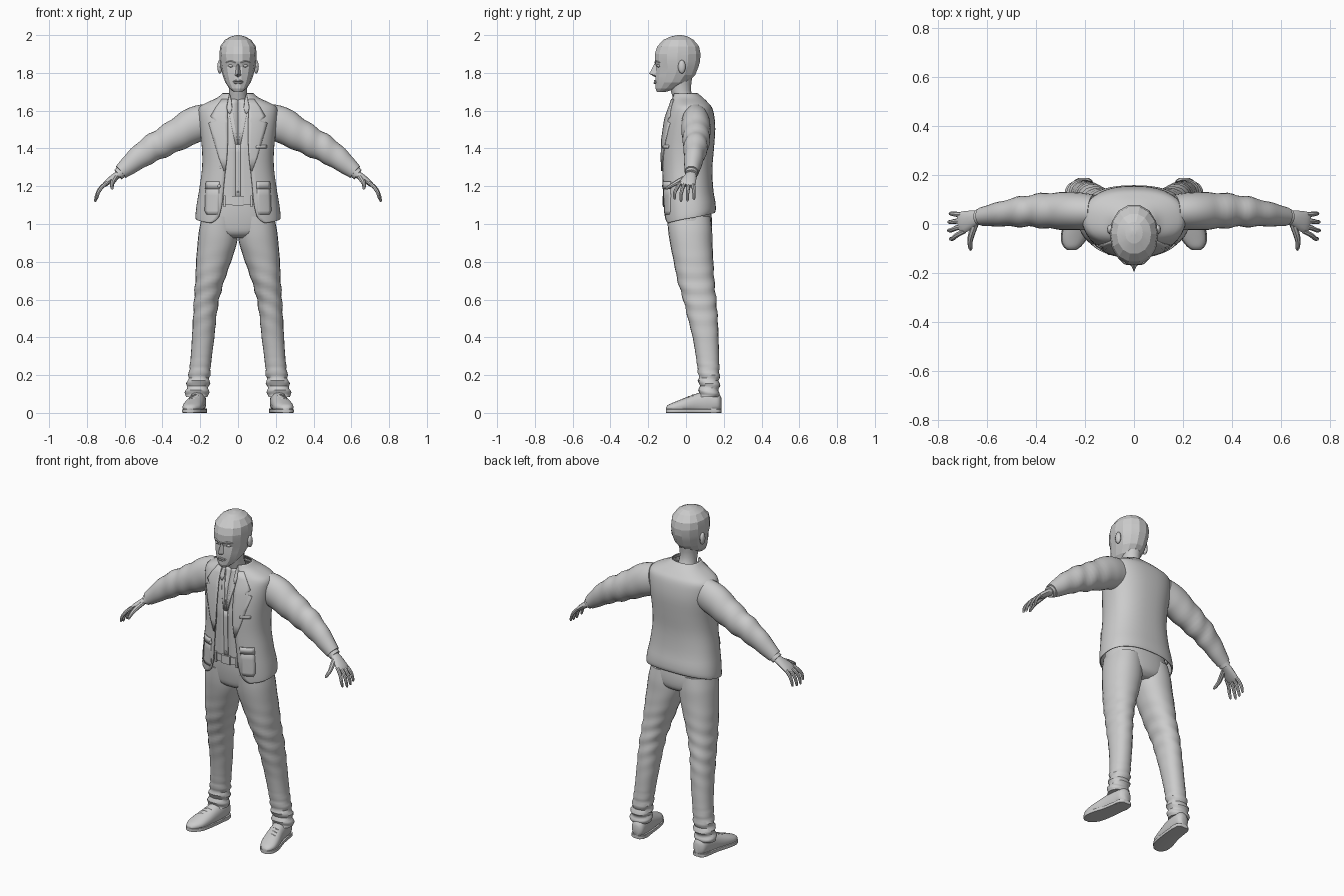
import bpy, math
from mathutils import Vector

X, Y, Z = Vector((1, 0, 0)), Vector((0, 1, 0)), Vector((0, 0, 1))


def make(name, verts, faces, smooth=40, mirror=False, thick=0):
    me = bpy.data.meshes.new(name)
    me.from_pydata([tuple(v) for v in verts], [], faces)
    ob = bpy.data.objects.new(name, me)
    bpy.context.collection.objects.link(ob)
    bpy.ops.object.select_all(action='DESELECT')
    ob.select_set(True)
    bpy.context.view_layer.objects.active = ob
    if smooth:
        bpy.ops.object.shade_smooth_by_angle(angle=math.radians(smooth))
    if thick:
        m = ob.modifiers.new("thickness", 'SOLIDIFY')
        m.thickness, m.offset = thick, 0
    if mirror:
        ob.modifiers.new("mirror", 'MIRROR').use_mirror_merge = False
    return ob


def resample(pts, k):
    """Catmull-Rom through tuples of any length."""
    if k < 2:
        return [tuple(p) for p in pts]
    out = []
    for i in range(len(pts) - 1):
        a, b, c, d = (pts[min(max(i + j, 0), len(pts) - 1)] for j in (-1, 0, 1, 2))
        for s in range(k):
            t = s / k
            out.append(tuple(q + .5 * t * (r - p + t * (2*p - 5*q + 4*r - e + t * (3*(q - r) + e - p)))
                             for p, q, r, e in zip(a, b, c, d)))
    return out + [tuple(pts[-1])]


def tube(name, stations, axis=X, tangent=None, n=16, k=3, p=2.0, fold=None, zmin=None, **kw):
    """Loft of superellipse rings; station = x, y, z, radius on axis, other radius."""
    st = resample(stations, k)
    c = [Vector(s[:3]) for s in st]
    verts = []
    for i, s in enumerate(st):
        t = tangent or (c[min(i + 1, len(c) - 1)] - c[max(i - 1, 0)]).normalized()
        u = (axis - t * axis.dot(t)).normalized()
        v = t.cross(u)
        for j in range(n):
            a = 2 * math.pi * j / n
            ca, sa = math.cos(a), math.sin(a)
            f = fold(a, c[i]) if fold else 0
            q = c[i] + u * (s[3] + f) * math.copysign(abs(ca) ** (2 / p), ca) \
                + v * (s[4] + f) * math.copysign(abs(sa) ** (2 / p), sa)
            if zmin is not None:
                q.z = max(q.z, zmin)
            verts.append(q)
    m = len(st)
    faces = [(i*n + j, i*n + (j+1) % n, (i+1)*n + (j+1) % n, (i+1)*n + j)
             for i in range(m - 1) for j in range(n)]
    faces += [tuple(range(n))[::-1], tuple(range((m - 1) * n, m * n))]
    return make(name, verts, faces, **kw)


def ball(name, loc, scale, mirror=False):
    x, y, z = loc
    st = [(x, y, z + scale[2] * math.sin(b), scale[0] * math.cos(b), scale[1] * math.cos(b))
          for b in (math.pi * (i / 8 - .5) * .98 for i in range(9))]
    return tube(name, st, X, Z, 12, 1, mirror=mirror)


def box_ring(z, x0, x1, y0, y1):
    return ((x0 + x1) / 2, (y0 + y1) / 2, z, (x1 - x0) / 2, (y1 - y0) / 2)


# Jacket profile: z, half width, front y, back y, half opening
COAT = [(1.00, .222, -.115, .150, .14), (1.03, .222, -.118, .155, .105), (1.10, .215, -.122, .152, .085),
        (1.20, .200, -.125, .140, .075), (1.30, .187, -.128, .137, .065), (1.40, .188, -.130, .145, .055),
        (1.50, .200, -.120, .152, .06), (1.57, .207, -.105, .147, .06), (1.615, .203, -.088, .135, .06),
        (1.64, .165, -.080, .115, .055), (1.665, .11, -.075, .09, .05), (1.69, .08, -.068, .06, .045)]
POW = 2.4


def coat_at(z):
    for a, b in zip(COAT, COAT[1:]):
        if z <= b[0]:
            t = max(0, (z - a[0]) / (b[0] - a[0]))
            return [p + t * (q - p) for p, q in zip(a, b)]
    return COAT[-1]


def shell(name, rows, inset, opened, n=44, thick=.006):
    verts = []
    for z, rx, yf, yb, op in rows:
        rx, yf, yb = rx - inset, yf + inset, yb - inset
        t0 = math.asin((op / rx) ** (POW / 2)) if opened else .001
        for j in range(n + 1):
            a = t0 + (2 * math.pi - 2 * t0) * j / n
            s, c = math.sin(a), math.cos(a)
            lift = .06 * (1 - c) / 2 * max(0, (1.15 - z) / .15) if opened else 0
            verts.append((rx * math.copysign(abs(s) ** (2 / POW), s),
                          (yf + yb) / 2 - (yb - yf) / 2 * math.copysign(abs(c) ** (2 / POW), c), z + lift))
    w = n + 1
    make(name, verts, [(i*w + j, i*w + j + 1, (i+1)*w + j + 1, (i+1)*w + j)
                       for i in range(len(rows) - 1) for j in range(n)], thick=thick)


def patch(name, rows, out, mirror=True, cols=5, thick=.006):
    """Cloth piece lying on the jacket front; row = z, x0, x1."""
    verts = []
    for z, x0, x1 in rows:
        _, rx, yf, yb, _ = coat_at(z)
        for j in range(cols + 1):
            x = x0 + (x1 - x0) * j / cols
            h = max(0, 1 - abs(x / rx) ** POW) ** (1 / POW)
            verts.append((x, (yf + yb) / 2 - (yb - yf) / 2 * h - out, z))
    w = cols + 1
    make(name, verts, [(i*w + j, i*w + j + 1, (i+1)*w + j + 1, (i+1)*w + j)
                       for i in range(len(rows) - 1) for j in range(cols)], mirror=mirror, thick=thick)


# Jacket and shirt
shell("jacket", resample(COAT, 3), 0, True)
shell("shirt", [coat_at(1.10 + .02 * i) for i in range(29)], .015, False)
patch("lapel", [(1.28, .066, .074), (1.35, .058, .10), (1.45, .053, .13), (1.535, .053, .155),
                (1.545, .053, .12), (1.57, .055, .145), (1.62, .058, .115), (1.66, .055, .085)], .006)
patch("hip_pocket", [(1.05, .11, .165), (1.07, .10, .175), (1.15, .10, .172), (1.22, .10, .165)], .003)
patch("pocket_flap", [(1.185, .098, .172), (1.225, .098, .168)], .007)
patch("breast_pocket", [(1.40, .095, .15), (1.418, .095, .152)], .004, mirror=False)
patch("shirt_placket", [(1.13 + .05 * i, -.013, .013) for i in range(7)], -.011, mirror=False)
patch("shirt_neck_edge", [(1.42, .0, .014), (1.5, .012, .03), (1.58, .024, .046), (1.645, .034, .06)], -.010)
patch("shirt_collar", [(1.585, .040, .046), (1.61, .032, .068), (1.65, .034, .075), (1.685, .042, .07)], -.004)
for i, (bx, bz) in enumerate([(-.088, 1.30), (-.100, 1.20)]):
    ball("jacket_button", (bx, -.118 - .003 * i, bz), (.009, .006, .009))
for i in range(5):
    ball("shirt_button", (0, -.114, 1.17 + .055 * i), (.005, .005, .005))

# Trousers, with cloth folds at knee and ankle
def trouser_fold(a, c):
    knee = math.exp(-((c.z - .62) / .16) ** 2) * .5
    ankle = math.exp(-((c.z - .15) / .09) ** 2)
    return .006 * (knee * math.sin(75 * c.z + 2.5 * math.cos(a)) + ankle * math.sin(130 * c.z + 1.5 * math.sin(a)))


LEG = [(1.04, 0, .19, -.10, .13), (.97, 0, .206, -.095, .138), (.9, .006, .214, -.085, .14),
       (.8, .037, .222, -.065, .145), (.7, .072, .226, -.045, .15), (.6, .10, .233, -.015, .16),
       (.5, .115, .238, .01, .168), (.4, .125, .244, .035, .172), (.3, .138, .25, .052, .175),
       (.2, .148, .262, .065, .177), (.12, .155, .276, .07, .176), (.085, .157, .28, .068, .172)]
tube("trouser_leg", [box_ring(*r) for r in LEG[::-1]], X, Z, 24, 6, 2.2, trouser_fold, mirror=True)
tube("trouser_seat", [box_ring(z, -w, w, f, b) for z, w, f, b in
     [(.925, .08, -.05, .10), (.95, .16, -.085, .13), (1.0, .195, -.098, .138),
      (1.07, .188, -.106, .132), (1.15, .168, -.108, .115)]], X, Z, 32, 3, 2.3)
tube("belt", [box_ring(z, -.178, .178, -.117, .122) for z in (1.10, 1.143)], X, Z, 32, 1, 2.3)
tube("belt_buckle", [box_ring(z, -.03, .03, -.124, -.11) for z in (1.097, 1.147)], X, Z, 16, 1, 8)
tube("belt_loop", [box_ring(z, .065, .077, -.121, -.10) for z in (1.09, 1.15)], X, Z, 8, 1, 6, mirror=True)

# Shoes
SHOE = [(.205, .187, .05, .018, .03), (.208, .17, .055, .038, .05), (.212, .12, .055, .043, .062),
        (.22, .06, .048, .046, .056), (.235, -.01, .036, .052, .042), (.245, -.06, .03, .049, .028),
        (.252, -.092, .026, .032, .018), (.254, -.106, .022, .014, .008)]
tube("shoe", SHOE, X, -Y, 20, 4, 2.2, zmin=.016, mirror=True)
tube("shoe_sole", [(x, y, .01, r + .004, .01) for x, y, _, r, _ in SHOE], X, -Y, 12, 4, 8, mirror=True)
tube("shoe_heel", [(.208, .135, z, .044, .052) for z in (0, .022)], X, Z, 16, 1, 2.4, mirror=True)
for i in range(3):
    y = .035 - .022 * i
    tube("shoe_lace", [(.226 + .006 * i + d * .022, y, .094 - .009 * i - abs(d) * .005, .005, .004)
                       for d in (-1, 0, 1)], Y, X, 6, 2, mirror=True)

# Sleeves
def sleeve_fold(a, c):
    return .004 * math.exp(-((c.x - .42) / .12) ** 2) * math.sin(70 * c.x + 2 * math.sin(a))


tube("sleeve", [(.165, .05, 1.545, .07, .092), (.23, .052, 1.525, .077, .095), (.30, .053, 1.485, .076, .087),
                (.40, .054, 1.43, .068, .077), (.48, .048, 1.385, .059, .069), (.56, .038, 1.325, .048, .055),
                (.62, .03, 1.275, .038, .04)], Y, None, 24, 5, fold=sleeve_fold, mirror=True)
tube("shirt_cuff", [(.605, .031, 1.285, .033, .033), (.635, .028, 1.262, .033, .032)], Y, None, 16, 1, mirror=True)

# Hands: palm, four curled fingers and thumb
tube("palm", [(.62, .03, 1.27, .025, .02), (.655, .022, 1.248, .034, .019), (.695, .008, 1.218, .044, .015),
              (.712, .003, 1.203, .040, .010)], Y, None, 14, 3, mirror=True)
for i, reach in enumerate((.90, .98, 1, .88)):
    y0, y1 = .037 - .022 * i, .042 - .034 * i
    tube("finger", [(.69, y0, 1.221, .010, .010), (.69 + .035 * reach, (y0 + y1) / 2, 1.195, .0105, .010),
                    (.69 + .056 * reach, y1, 1.221 - .062 * reach, .009, .009),
                    (.69 + .065 * reach, y1, 1.221 - .096 * reach, .007, .007),
                    (.69 + .066 * reach, y1, 1.221 - .104 * reach, .002, .002)], Y, None, 8, 2, mirror=True)
tube("thumb", [(.645, .005, 1.248, .014, .014), (.66, -.035, 1.228, .014, .014), (.668, -.07, 1.208, .011, .011),
               (.666, -.10, 1.19, .008, .008), (.665, -.108, 1.184, .002, .002)], X, None, 8, 2, mirror=True)

# Neck and faceted head
tube("neck", [(0, .01, 1.60, .065, .06), (0, -.012, 1.66, .052, .054), (0, -.028, 1.71, .048, .054),
              (0, -.03, 1.77, .055, .062)], X, Z, 16, 2)
tube("head", [box_ring(z, -w, w, f, b) for z, w, f, b in
     [(1.700, .024, -.155, -.105), (1.718, .046, -.163, -.045), (1.75, .068, -.164, .015),
      (1.79, .082, -.164, .052), (1.83, .091, -.158, .068), (1.86, .096, -.168, .077),
      (1.90, .099, -.168, .08), (1.94, .094, -.155, .072), (1.975, .070, -.122, .042), (1.993, .036, -.08, .01),
      (2.0, .008, -.045, -.025)]], X, Z, 14, 1, 2.1, smooth=12)
make("nose", [(0, -.167, 1.848), (0, -.195, 1.795), (.019, -.155, 1.785), (-.019, -.155, 1.785),
              (0, -.16, 1.776), (.012, -.15, 1.84), (-.012, -.15, 1.84)],
     [(0, 1, 2, 5), (0, 6, 3, 1), (1, 4, 2), (1, 3, 4)], smooth=0)
ball("ear", (.096, -.022, 1.832), (.014, .02, .036), mirror=True)
ball("eye", (.036, -.143, 1.838), (.016, .012, .009), mirror=True)
tube("eyebrow", [(.014, -.162, 1.852, .006, .005), (.036, -.158, 1.862, .007, .005),
                 (.062, -.136, 1.856, .005, .003)], Y, None, 6, 2, mirror=True)
for z, r in ((1.757, .006), (1.747, .007)):
    tube("lip", [(-.028, -.152, 1.752, .002, .002), (-.012, -.163, z, r, r * .8), (.012, -.163, z, r, r * .8),
                 (.028, -.152, 1.752, .002, .002)], Y, None, 8, 3)
